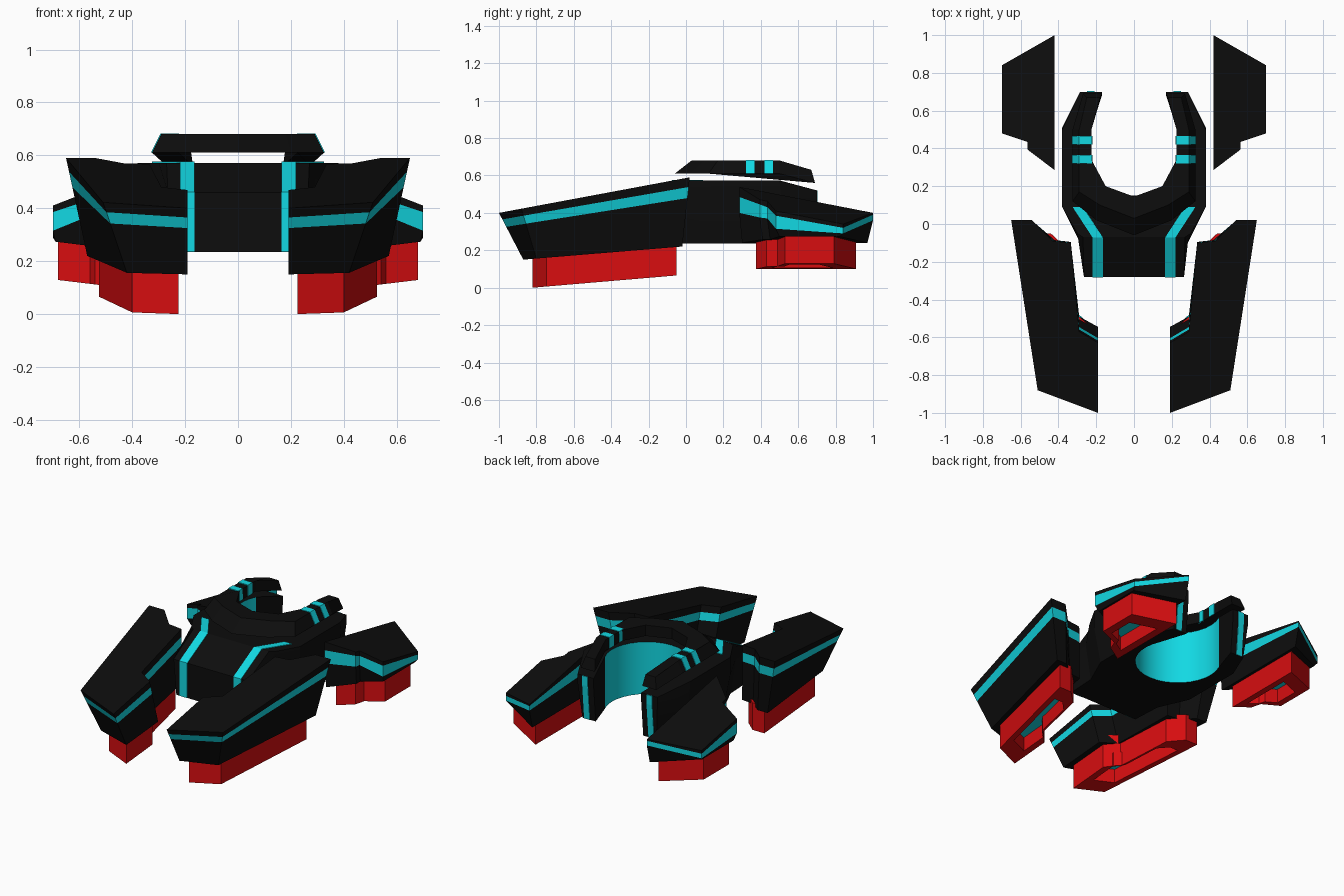
import bpy, bmesh, math

if "Cube" in bpy.data.objects:
    bpy.data.objects.remove(bpy.data.objects["Cube"])

def material(name, rgb):
    m = bpy.data.materials.new(name)
    m.diffuse_color = (*rgb, 1)
    m.use_nodes = True
    m.node_tree.nodes["Principled BSDF"].inputs["Base Color"].default_value = m.diffuse_color
    return m

MATS = [material("black", (0.004, 0.004, 0.004)),
        material("teal", (0.006, 0.69, 0.77)),
        material("red", (0.68, 0.004, 0.005))]
BLACK, TEAL, RED = 0, 1, 2

def finish(name, bm, mirror=False):
    bmesh.ops.recalc_face_normals(bm, faces=bm.faces)
    me = bpy.data.meshes.new(name)
    bm.to_mesh(me)
    bm.free()
    for m in MATS:
        me.materials.append(m)
    ob = bpy.data.objects.new(name, me)
    bpy.context.collection.objects.link(ob)
    if mirror:
        ob.modifiers.new("Mirror", 'MIRROR').use_mirror_merge = False
    return ob

def loft(name, rings, bands, caps, mirror=False):
    """Stack of equal-length rings; bands(i, j) colours side faces, caps = (first, last)."""
    bm = bmesh.new()
    vs = [[bm.verts.new(p) for p in r] for r in rings]
    n = len(rings[0])
    for cap, ring in zip(caps, (vs[0], vs[-1])):
        bm.faces.new(ring).material_index = cap
    for i in range(len(vs) - 1):
        for j in range(n):
            k = (j + 1) % n
            f = bm.faces.new((vs[i][j], vs[i][k], vs[i + 1][k], vs[i + 1][j]))
            f.material_index = bands(i, j)
    return finish(name, bm, mirror)

def ribbon(name, left, right):
    """Thin teal trim plate running between two rails, on both sides."""
    bm = bmesh.new()
    a = [bm.verts.new(p) for p in left]
    b = [bm.verts.new(p) for p in right]
    for i in range(len(a) - 1):
        bm.faces.new((a[i], b[i], b[i + 1], a[i + 1])).material_index = TEAL
    ob = finish(name, bm, True)
    s = ob.modifiers.new("Solidify", 'SOLIDIFY')
    s.thickness, s.offset = 0.008, 0

def lerp(p, q, t):
    return tuple(a + (b - a) * t for a, b in zip(p, q))

def thruster(name, plan, z_low, z_top, wall):
    """Red skirt with a recessed teal underside."""
    n = len(plan)
    cx, cy = sum(p[0] for p in plan) / n, sum(p[1] for p in plan) / n
    inner = [(cx + (x - cx) * wall, cy + (y - cy) * wall) for x, y in plan]
    rings = [[(x, y, z_top) for x, y in plan],
             [(x, y, z_low(x, y)) for x, y in plan],
             [(x, y, z_low(x, y)) for x, y in inner],
             [(x, y, z_low(x, y) + 0.09) for x, y in inner]]
    loft(name, rings, lambda i, j: RED, (RED, TEAL), True)

# Front pods: wide sloping roof, tapered belly, stripe all around
top = [(0.19, -1.0), (0.51, -0.88), (0.65, 0.02), (0.54, 0.02),
       (0.43, -0.09), (0.335, -0.10), (0.29, -0.57), (0.19, -0.63)]
low = [(0.19, -0.87), (0.42, -0.80), (0.57, -0.02), (0.50, -0.02),
       (0.42, -0.085), (0.335, -0.095), (0.29, -0.49), (0.19, -0.545)]
top = [(x, y, 0.40 + 0.19 * (y + 1) / 1.02) for x, y in top]
low = [(x, y, 0.15 + 0.07 * (y + 0.87) / 0.85) for x, y in low]
rings = [[lerp(p, q, t) for p, q in zip(top, low)] for t in (0, 0.14, 0.30, 1)]
loft("front_pods", rings, lambda i, j: TEAL if i == 1 else BLACK, (BLACK, BLACK), True)
thruster("front_thrusters",
         [(0.225, -0.82), (0.40, -0.745), (0.525, -0.05), (0.44, -0.05),
          (0.355, -0.13), (0.30, -0.48), (0.225, -0.55)],
         lambda x, y: 0.085 * (y + 0.82), 0.24, 0.68)

# Rear pods: roof falling outward and backward
plan = [(0.42, 0.285), (0.565, 0.395), (0.565, 0.435), (0.70, 0.48), (0.70, 0.84), (0.42, 1.0)]
high = [0.485, 0.445, 0.43, 0.385, 0.32, 0.39]
lows = [0.40, 0.375, 0.37, 0.315, 0.29, 0.36]
belly = [(0.42, 0.30), (0.56, 0.41), (0.56, 0.45), (0.69, 0.50), (0.69, 0.82), (0.42, 0.97)]
rings = [[(x, y, 0.41 - 0.194 * (y - 0.48) - 0.325 * (x - 0.70)) for x, y in plan],
         [(x, y, z) for (x, y), z in zip(plan, high)],
         [(x, y, z) for (x, y), z in zip(plan, lows)],
         [(x, y, 0.24 + 0.125 * (x - 0.42)) for x, y in belly]]
loft("rear_pods", rings, lambda i, j: TEAL if i == 1 else BLACK, (BLACK, BLACK), True)
thruster("rear_thrusters",
         [(0.44, 0.375), (0.54, 0.43), (0.56, 0.49), (0.68, 0.53), (0.68, 0.79), (0.44, 0.91)],
         lambda x, y: 0.10 + 0.12 * (x - 0.44), 0.29, 0.62)

# Central body: horseshoe block with a round teal bay open to the rear
STEPS = 20
arc = [math.radians(25 - 230 * k / STEPS) for k in range(STEPS + 1)]

def body_ring(outer, z, z_tip):
    right = [(x, y, z) for x, y in outer[:-2]] + [(x, y, z_tip) for x, y in outer[-2:]]
    bay = [(0.25 * math.cos(a), 0.40 + 0.25 * math.sin(a), z) for a in arc]
    return right + bay + [(-x, y, h) for x, y, h in reversed(right)]

rings = [body_ring([(0.27, -0.07), (0.30, -0.05), (0.38, 0.09), (0.38, 0.50),
                    (0.285, 0.70), (0.17, 0.70)], 0.572, 0.52),
         body_ring([(0.265, -0.28), (0.285, -0.10), (0.38, 0.09), (0.38, 0.51),
                    (0.285, 0.70), (0.17, 0.70)], 0.46, 0.46),
         body_ring([(0.245, -0.28), (0.255, -0.09), (0.34, 0.10), (0.34, 0.50),
                    (0.265, 0.68), (0.17, 0.68)], 0.235, 0.235)]
body = loft("body", rings, lambda i, j: TEAL if 6 <= j < 6 + STEPS else BLACK, (BLACK, BLACK))
bpy.context.view_layer.objects.active = body
body.select_set(True)
bpy.ops.object.shade_smooth_by_angle(angle=math.radians(15))

# Body trim: up the nose, over the slope, then outward; and on the rear tips
ribbon("nose_stripes",
       [(0.165, -0.28, 0.236), (0.165, -0.28, 0.46), (0.165, -0.07, 0.572), (0.27, 0.09, 0.572)],
       [(0.22, -0.28, 0.236), (0.22, -0.28, 0.46), (0.22, -0.07, 0.572), (0.325, 0.09, 0.572)])
ribbon("tail_stripes",
       [(0.21, 0.70, 0.52), (0.21, 0.70, 0.46), (0.21, 0.68, 0.236)],
       [(0.25, 0.70, 0.52), (0.25, 0.70, 0.46), (0.25, 0.68, 0.236)])

# Collar: horseshoe plate floating over the body, tips bent down
def collar_ring(half):
    return half + [(-x, y, z) for x, y, z in reversed(half[1:-1])]

inner = [(0.225, 0.50), (0.225, 0.34), (0.15, 0.20), (0, 0.145)]
upper = [(0, 0.03, 0.68), (0.18, 0.10, 0.68), (0.29, 0.17, 0.68), (0.29, 0.50, 0.68),
         (0.25, 0.67, 0.63), (0.18, 0.67, 0.63)] + [(x, y, 0.68) for x, y in inner]
lower = [(0, -0.06, 0.61), (0.20, 0.02, 0.61), (0.325, 0.12, 0.61), (0.325, 0.50, 0.61),
         (0.27, 0.69, 0.56), (0.17, 0.69, 0.56)] + [(x, y, 0.61) for x, y in inner]
loft("collar", [collar_ring(upper), collar_ring(lower)], lambda i, j: BLACK, (BLACK, BLACK))

# Twin teal bands across each collar arm
for i, (y0, y1) in enumerate([(0.32, 0.365), (0.42, 0.465)]):
    section = [(0.325, 0.61), (0.29, 0.68), (0.225, 0.68), (0.225, 0.61)]
    ribbon(f"collar_band_{i + 1}", [(x, y0, z) for x, z in section],
           [(x, y1, z) for x, z in section])
